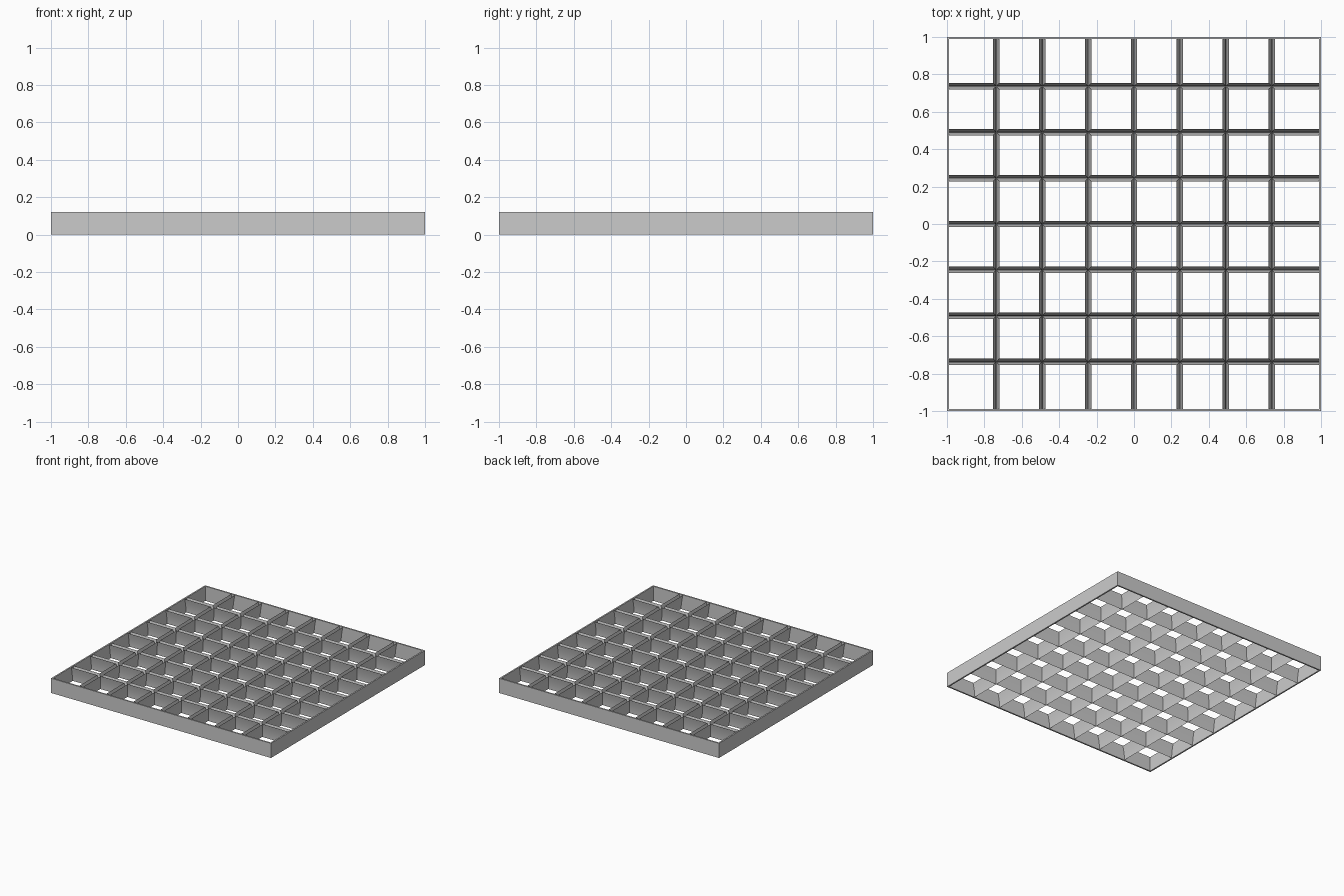
import bpy, bmesh

if "Cube" in bpy.data.objects:
    bpy.data.objects.remove(bpy.data.objects["Cube"])

H = 0.12          # panel height
PITCH = 0.2455    # blade spacing
RIM = 0.012       # frame wall thickness
HALF = 0.017      # half width of a blade at its top
Z0, Z1 = 0.002, 0.118
STEPS = 6


def make_object(name, bm, smooth=False):
    mesh = bpy.data.meshes.new(name)
    bm.to_mesh(mesh)
    bm.free()
    obj = bpy.data.objects.new(name, mesh)
    bpy.context.collection.objects.link(obj)
    if smooth:
        bpy.context.view_layer.objects.active = obj
        obj.select_set(True)
        bpy.ops.object.shade_smooth_by_angle()
        obj.select_set(False)
    return obj


def ring(bm, x0, x1, y0, y1, z):
    return [bm.verts.new(p) for p in
            ((x0, y0, z), (x1, y0, z), (x1, y1, z), (x0, y1, z))]


def bridge(bm, a, b):
    for i in range(4):
        j = (i + 1) % 4
        bm.faces.new((a[i], a[j], b[j], b[i]))


# Outer frame: a thin square wall
bm = bmesh.new()
inner = 1 - RIM
loops = [ring(bm, -s, s, -s, s, z) for s, z in
         ((1, 0), (1, H), (inner, H), (inner, 0))]
for i in range(4):
    bridge(bm, loops[i], loops[(i + 1) % 4])
bmesh.ops.recalc_face_normals(bm, faces=bm.faces)
make_object("outer_frame", bm)

# Louvre grid: curved cell walls; neighbours meet in a knife edge at the
# bottom and leave an open V-shaped trough at the top
lines = [-inner] + [PITCH * i for i in range(-3, 4)] + [inner]


def span(i, inset):
    """Cell limits along one axis; walls against the frame stay upright."""
    lo = lines[i] + (inset if i > 0 else 0)
    hi = lines[i + 1] - (inset if i < 7 else 0)
    return lo, hi


bm = bmesh.new()
for i in range(8):
    for j in range(8):
        prev = None
        for k in range(STEPS + 1):
            t = k / STEPS
            inset = HALF * t ** 1.7
            cur = ring(bm, *span(i, inset), *span(j, inset), Z0 + (Z1 - Z0) * t)
            if prev:
                # walls face into the cell; skip those lying on the frame
                skip = (j == 0, i == 7, j == 7, i == 0)
                for a in range(4):
                    b = (a + 1) % 4
                    if not skip[a]:
                        bm.faces.new((prev[b], prev[a], cur[a], cur[b]))
            prev = cur
bmesh.ops.delete(bm, geom=[v for v in bm.verts if not v.link_faces], context='VERTS')
make_object("louvre_grid", bm, smooth=True)
